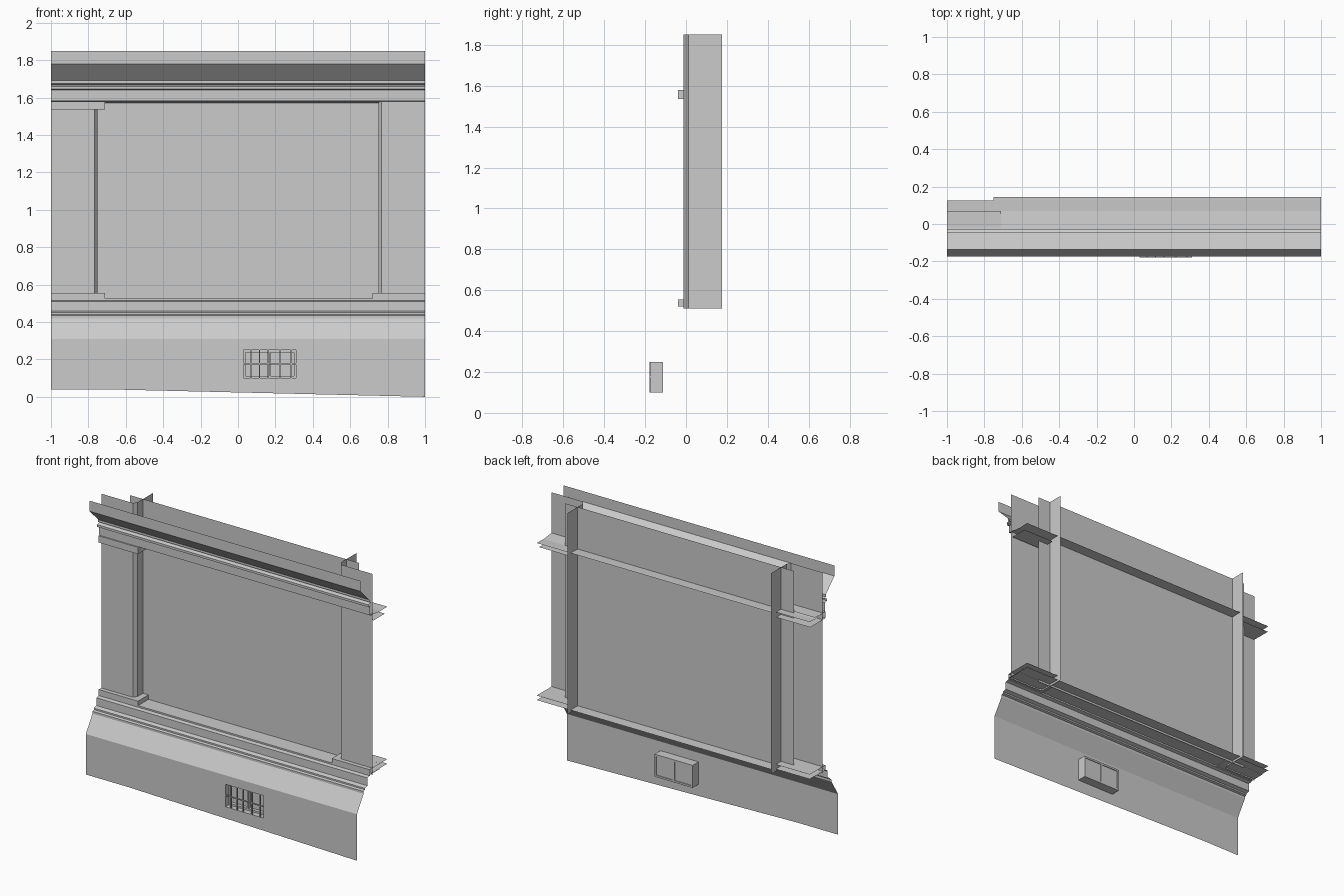
import bpy, bmesh

if "Cube" in bpy.data.objects:
    bpy.data.objects.remove(bpy.data.objects["Cube"])


def make(name, verts, faces):
    me = bpy.data.meshes.new(name)
    me.from_pydata(verts, [], faces)
    ob = bpy.data.objects.new(name, me)
    bpy.context.collection.objects.link(ob)
    return ob


def moulding(name, profile, x0=-1, x1=1):
    """Sweep an open (y, z) profile along x as a sheet."""
    n = len(profile)
    v = [(x, y, z) for x in (x0, x1) for y, z in profile]
    return make(name, v, [(i, n + i, n + i + 1, i + 1) for i in range(n - 1)])


def upright(name, plan, z0, z1):
    """Raise an open (x, y) plan line to a sheet between two heights."""
    n = len(plan)
    v = [(x, y, z) for z in (z0, z1) for x, y in plan]
    return make(name, v, [(i, i + 1, n + i + 1, n + i) for i in range(n - 1)])


def box(name, x0, x1, y0, y1, z0, z1, drop=()):
    """Box; drop lists outward normals of faces to leave open."""
    bm = bmesh.new()
    bmesh.ops.create_cube(bm, size=1)
    for v in bm.verts:
        v.co = (x1 if v.co.x > 0 else x0, y1 if v.co.y > 0 else y0, z1 if v.co.z > 0 else z0)
    bm.normal_update()
    gone = [f for f in bm.faces if tuple(round(c) for c in f.normal) in drop]
    bmesh.ops.delete(bm, geom=gone, context='FACES_ONLY')
    me = bpy.data.meshes.new(name)
    bm.to_mesh(me)
    bm.free()
    ob = bpy.data.objects.new(name, me)
    bpy.context.collection.objects.link(ob)
    return ob


WALL = 0.07
VX0, VX1, VZ0, VZ1 = 0.03, 0.31, 0.10, 0.25

# Plinth with sloping foot, pieced around the vent opening
F = -0.175


def foot(x):
    return 0.04 - 0.04 * max(0, (x + 0.7) / 1.7)


xs = [-1, -0.7, VX0, VX1, 1]
v = [(x, F, z) for x in xs for z in (foot(x), VZ0, VZ1, 0.31)]
faces = [(4 * i + j, 4 * i + j + 4, 4 * i + j + 5, 4 * i + j + 1)
         for i in range(4) for j in range(3) if (i, j) != (2, 1)]
make("plinth_wall", v, faces)

# Sloped water table and lower mouldings
moulding("lower_moulding", [(F, 0.31), (-0.105, 0.42), (-0.105, 0.435), (-0.09, 0.44),
                            (-0.09, 0.45), (-0.065, 0.458), (-0.065, 0.51),
                            (-0.04, 0.515), (-0.04, 0.525), (0.125, 0.525)])
moulding("lower_rear_ledge", [(0.125, 0.525), (0.145, 0.525)], x0=-0.75)

# Architrave, crown slope and fascia
moulding("upper_cornice", [(0.125, 1.572), (WALL, 1.57), (-0.035, 1.582), (-0.035, 1.64),
                           (-0.055, 1.645), (-0.055, 1.66), (-0.03, 1.668), (-0.045, 1.675),
                           (-0.045, 1.69), (-0.135, 1.78), (-0.135, 1.85)])
moulding("upper_rear_ledge", [(0.125, 1.572), (0.145, 1.572)], x0=-0.75)

# Recessed panel between the pilasters
upright("recessed_panel", [(-0.75, WALL), (0.75, WALL)], 0.51, 1.85)

for s, side in ((-1, "left"), (1, "right")):
    # Pilaster face, chamfer and deep return, plus rear flange
    upright(side + "_pilaster", [(s, -0.012), (s * 0.768, -0.012), (s * 0.75, 0.012),
                                 (s * 0.75, 0.175)], 0.51, 1.85)
    upright(side + "_flange", [(s * 0.75, WALL), (s * 0.845, WALL)], 0.51, 1.85)
    # Stepped base block, open at the outer end and rear
    rear = 0.125 if s < 0 else 0.145
    inner = -0.71 if s < 0 else 0.72
    x0, x1 = sorted((s, inner))
    box(side + "_base", x0, x1, -0.04, WALL, 0.52, 0.555, ((s, 0, 0), (0, 1, 0)))
    box(side + "_base_rear", *sorted((s, s * 0.75)), WALL, rear, 0.555, 0.5555,
        ((s, 0, 0), (0, 0, -1)))

# Capital on the left pilaster, rear plate on the right
box("left_capital", -1, -0.71, -0.04, WALL, 1.535, 1.58, ((-1, 0, 0), (0, 1, 0)))
moulding("left_capital_rear", [(WALL, 1.535), (0.12, 1.535)], -1, -0.75)
moulding("right_capital_rear", [(0.0, 1.535), (0.12, 1.535)], 0.77, 1)

# Vent: recess sides with two back panes, frame and grille bars
box("vent_recess", VX0, VX1, F, -0.118, VZ0, VZ1, ((0, -1, 0),))
mid = (VX0 + VX1) / 2
for x in (VX0 + 0.005, mid, VX1 - 0.005):
    box("vent_upright", x - 0.005, x + 0.005, -0.14, -0.113, VZ0, VZ1)
for z in (VZ0 + 0.006, VZ1 - 0.006):
    box("vent_rail", VX0, VX1, -0.14, -0.113, z - 0.006, z + 0.006)
for x in (0.07, 0.115, 0.16, 0.225, 0.285):
    box("grille_bar", x - 0.003, x + 0.003, -0.178, -0.17, VZ0, VZ1)
box("grille_crossbar", VX0, VX1, -0.178, -0.17, 0.174, 0.18)
